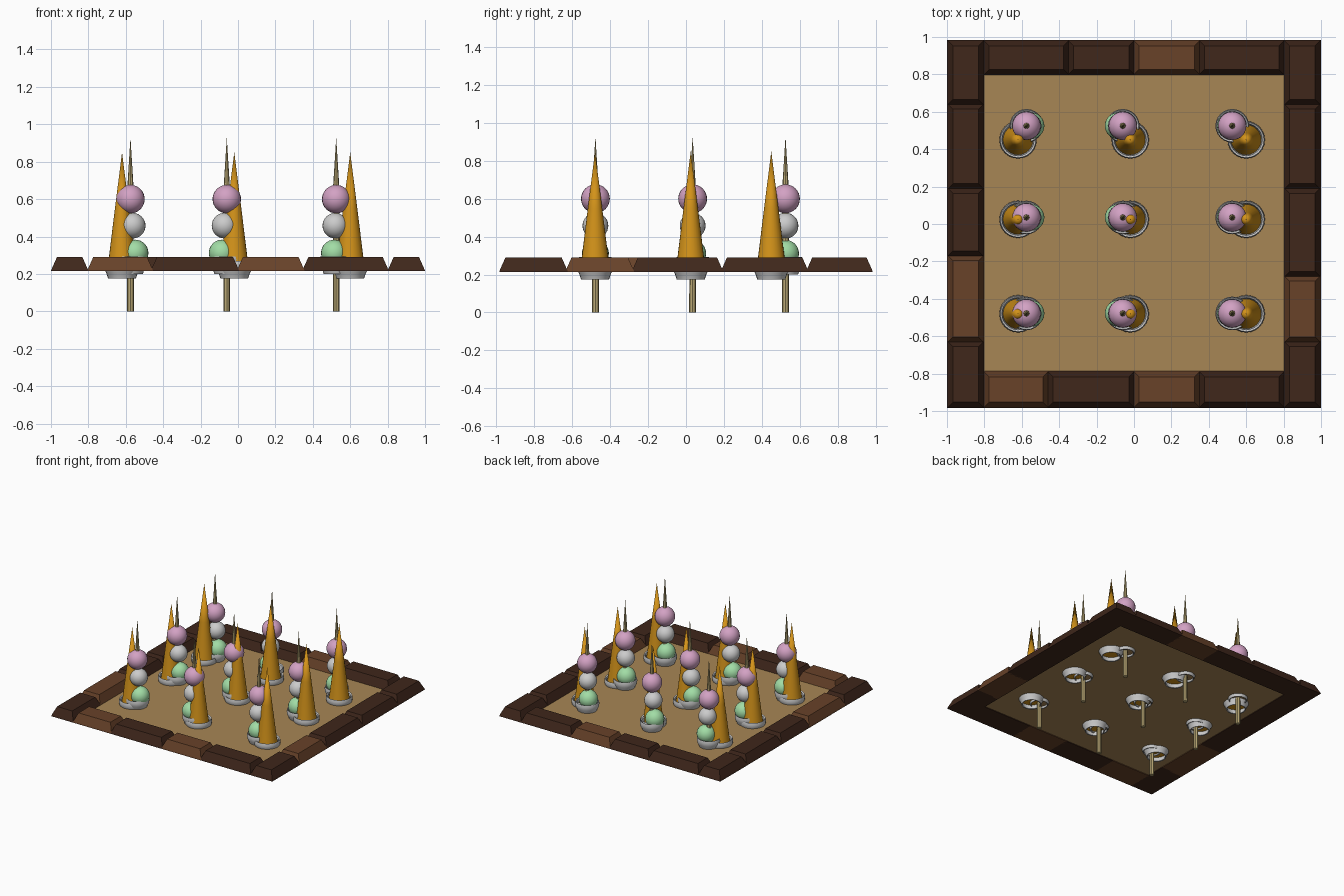
import bpy, bmesh, math
from mathutils import Matrix

if "Cube" in bpy.data.objects:
    bpy.data.objects.remove(bpy.data.objects["Cube"])


def material(name, rgb):
    m = bpy.data.materials.new(name)
    m.diffuse_color = (*rgb, 1)
    m.use_nodes = True
    m.node_tree.nodes["Principled BSDF"].inputs["Base Color"].default_value = m.diffuse_color
    return m


DARK = material("dark_brick", (0.050, 0.020, 0.011))
LIGHT = material("light_brick", (0.138, 0.054, 0.022))
SAND = material("sand", (0.39, 0.24, 0.09))
ORANGE = material("orange", (0.65, 0.29, 0.01))
PINK = material("pink", (0.65, 0.36, 0.55))
GREEN = material("green", (0.36, 0.72, 0.38))
WOOD = material("wood", (0.50, 0.40, 0.18))


def finish(bm, name, mat=None, smooth=False):
    bmesh.ops.recalc_face_normals(bm, faces=bm.faces)
    me = bpy.data.meshes.new(name)
    bm.to_mesh(me)
    bm.free()
    ob = bpy.data.objects.new(name, me)
    bpy.context.collection.objects.link(ob)
    if mat:
        me.materials.append(mat)
    if smooth:
        bpy.ops.object.select_all(action='DESELECT')
        ob.select_set(True)
        bpy.context.view_layer.objects.active = ob
        bpy.ops.object.shade_smooth_by_angle(angle=math.radians(35))
    return ob


def lathe(name, profile, x, y, sides, mat=None, closed=False):
    """Revolve (radius, z) points about a vertical axis at x, y."""
    bm = bmesh.new()
    pts = [bm.verts.new((r, 0, z)) for r, z in profile]
    pairs = list(zip(pts, pts[1:])) + ([(pts[-1], pts[0])] if closed else [])
    edges = [bm.edges.new(p) for p in pairs]
    bmesh.ops.spin(bm, geom=pts + edges, axis=(0, 0, 1), cent=(0, 0, 0),
                   angle=2 * math.pi, steps=sides)
    bmesh.ops.remove_doubles(bm, verts=bm.verts, dist=0.0005)
    bmesh.ops.translate(bm, verts=bm.verts, vec=(x, y, 0))
    return finish(bm, name, mat, True)


def ball(name, x, y, z, r, mat=None):
    bm = bmesh.new()
    bmesh.ops.create_uvsphere(bm, u_segments=24, v_segments=16, radius=r,
                              matrix=Matrix.Translation((x, y, z)))
    return finish(bm, name, mat, True)


def brick(x0, x1, y0, y1, mat):
    """Block with a short upright foot and sides sloping in to the top."""
    bm = bmesh.new()
    rings = []
    for z, d in ((0.215, 0), (0.225, 0.003), (0.29, 0.032)):
        rings.append([bm.verts.new(p) for p in (
            (x0 + d, y0 + d, z), (x1 - d, y0 + d, z),
            (x1 - d, y1 - d, z), (x0 + d, y1 - d, z))])
    bm.faces.new(rings[0])
    bm.faces.new(rings[-1])
    for a, b in zip(rings, rings[1:]):
        for i in range(4):
            j = (i + 1) % 4
            bm.faces.new((a[i], a[j], b[j], b[i]))
    finish(bm, "border_brick", mat)


# sand floor
bm = bmesh.new()
bmesh.ops.create_grid(bm, x_segments=1, y_segments=1, size=0.81,
                      matrix=Matrix.Translation((0, 0, 0.222)))
finish(bm, "floor", SAND)

# brick border: split positions and indices of the lighter bricks
O = 0.006
rows = [((-0.985, -0.785), (-0.8, -0.46, 0, 0.35, 0.8), (0, 2)),
        ((0.795, 0.985), (-0.8, -0.35, 0, 0.35, 0.8), (2,))]
cols = [((-1, -0.8), (-0.985, -0.63, -0.17, 0.19, 0.64, 0.985), (1,)),
        ((0.8, 1), (-0.985, -0.63, -0.28, 0.19, 0.64, 0.985), (1,))]
for (a, b), cuts, light in rows:
    for i, (s, e) in enumerate(zip(cuts, cuts[1:])):
        brick(s - O, e + O, a, b, LIGHT if i in light else DARK)
for (a, b), cuts, light in cols:
    for i, (s, e) in enumerate(zip(cuts, cuts[1:])):
        brick(a, b, max(s - O, -0.985), min(e + O, 0.985),
              LIGHT if i in light else DARK)

# collar cross-section (radius, z)
COLLAR = [(0.066, 0.177), (0.074, 0.175), (0.084, 0.205), (0.096, 0.225),
          (0.100, 0.250), (0.095, 0.268), (0.086, 0.262), (0.080, 0.225)]

# each pair: spike in a collar with a skewer of three balls beside it
for cy, sy in ((0.45, 0.525), (0.025, 0.035), (-0.48, -0.478)):
    for cx, sx, lean in ((-0.62, -0.575, 0.025), (-0.02, -0.06, -0.025), (0.6, 0.525, -0.01)):
        lathe("spike_collar", COLLAR, cx, cy, 24, None, True)
        lathe("spike", [(0, 0.215), (0.082, 0.215), (0.070, 0.29),
                        (0.038, 0.55), (0, 0.85)], cx, cy, 24, ORANGE)
        lathe("skewer_collar", [(r * 0.9, z + 0.025) for r, z in COLLAR],
              sx, sy, 24, None, True)
        lathe("skewer", [(0, 0), (0.018, 0), (0.017, 0.66), (0, 0.93)],
              sx, sy, 8, WOOD)
        ball("lower_ball", sx + lean, sy, 0.312, 0.071, GREEN)
        ball("middle_ball", sx + lean * 0.5, sy, 0.458, 0.068)
        ball("upper_ball", sx, sy, 0.60, 0.076, PINK)
